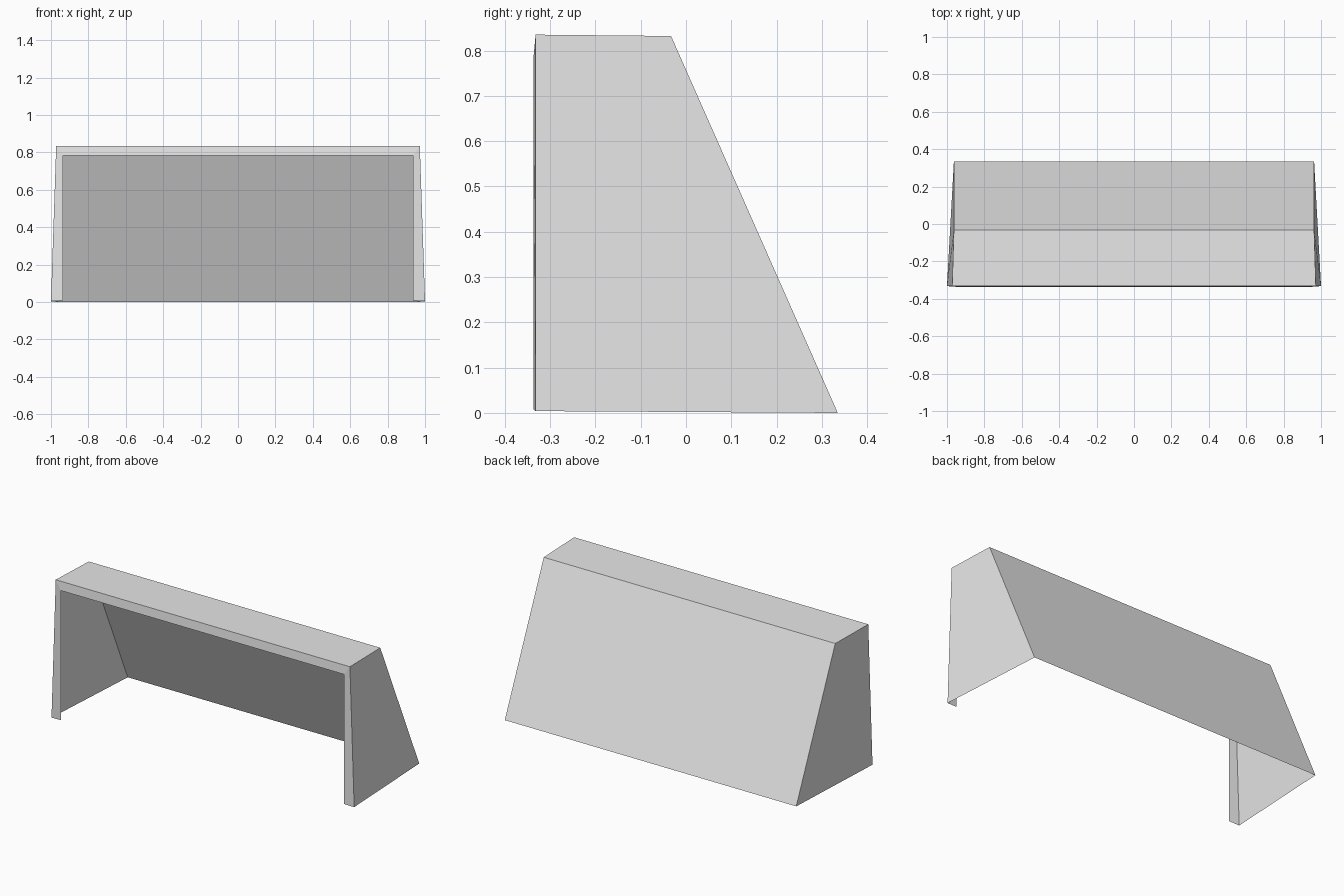
import bpy
import bmesh
from mathutils import Vector

cube = bpy.data.objects.get("Cube")
if cube:
    bpy.data.objects.remove(cube, do_unlink=True)

grey = bpy.data.materials.new("light_grey")
grey.use_nodes = True
grey.diffuse_color = (0.8, 0.8, 0.8, 1)
grey.node_tree.nodes["Principled BSDF"].inputs["Base Color"].default_value = grey.diffuse_color


def sheet(name, corners, outward):
    """Thin flat-shaded panel whose normal points along outward."""
    bm = bmesh.new()
    face = bm.faces.new([bm.verts.new(c) for c in corners])
    face.normal_update()
    if face.normal.dot(Vector(outward)) < 0:
        face.normal_flip()
    mesh = bpy.data.meshes.new(name)
    bm.to_mesh(mesh)
    bm.free()
    mesh.materials.append(grey)
    obj = bpy.data.objects.new(name, mesh)
    bpy.context.collection.objects.link(obj)
    return obj


# Corners of the left half of the shell
front_foot = Vector((1.0, -0.332, 0.004))
front_top = Vector((0.972, -0.332, 0.835))
back_top = Vector((0.963, -0.033, 0.832))
back_foot = Vector((0.963, 0.335, 0.0))

# Inner edge of the front frame stands slightly proud
inner_foot = Vector((0.935, -0.337, 0.008))
inner_top = Vector((0.935, -0.337, 0.782))


def mirror(p):
    return Vector((-p.x, p.y, p.z))


def span(a, b):
    """Four corners of a panel running across the full width."""
    return [a, b, mirror(b), mirror(a)]


# Side panels and front posts
for side, flip, sign in (("left", lambda p: p, 1), ("right", mirror, -1)):
    sheet(side + "_side_panel",
          [flip(p) for p in (front_foot, front_top, back_top, back_foot)], (sign, 0, 0))
    sheet(side + "_post",
          [flip(p) for p in (front_foot, front_top, inner_top, inner_foot)], (0, -1, 0))

# Panels across the width
sheet("crossbar", span(front_top, inner_top), (0, -1, 0))
sheet("top_panel", span(front_top, back_top), (0, 0, 1))
sheet("sloped_back_panel", span(back_top, back_foot), (0, 1, 0))
